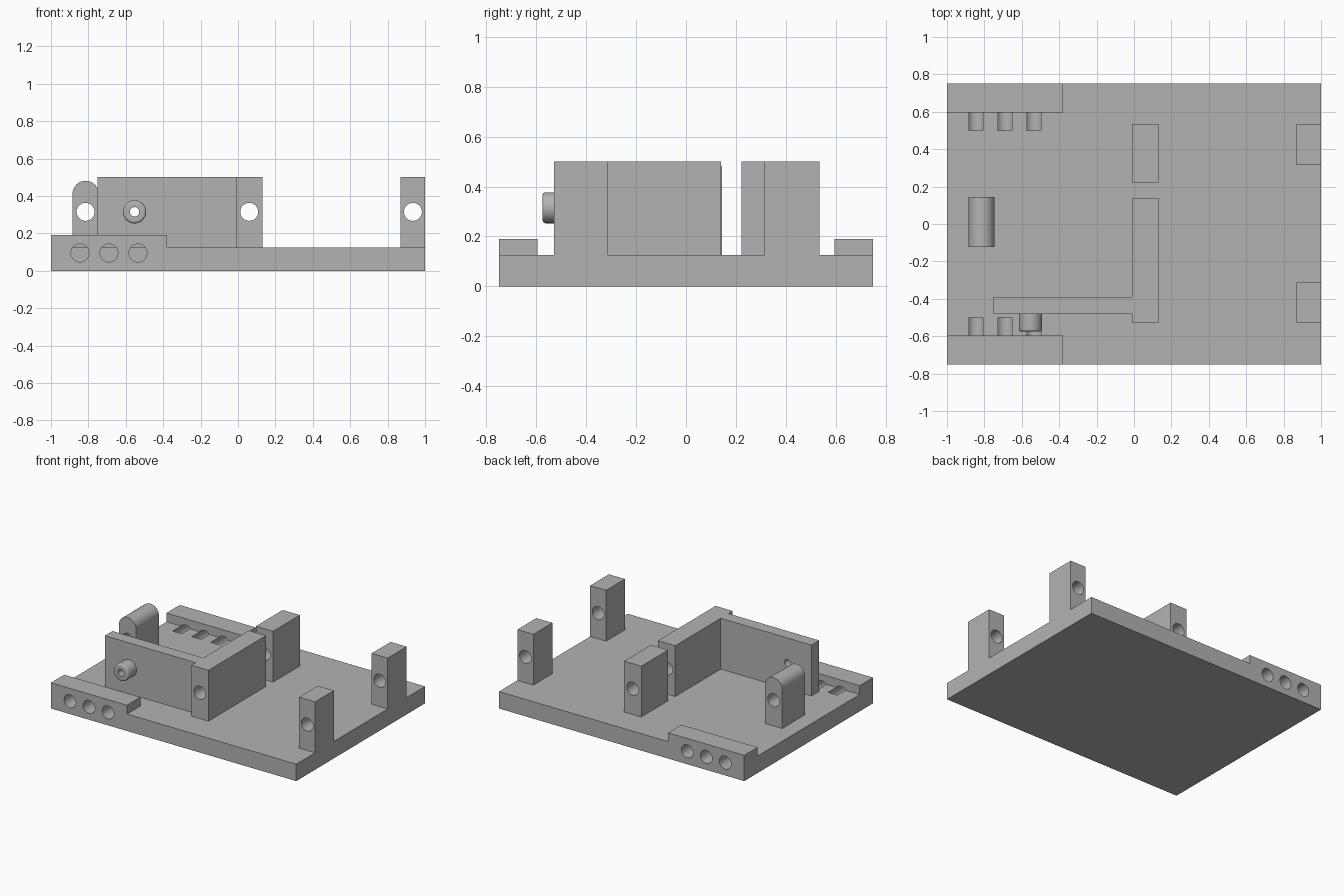
import bpy
import bmesh
from math import cos, sin, pi, radians
from mathutils import Matrix, Vector

cube = bpy.data.objects.get("Cube")
if cube:
    bpy.data.objects.remove(cube, do_unlink=True)

GREY = (0.45, 0.45, 0.45, 1)
grey = bpy.data.materials.new("plain grey")
grey.use_nodes = True
grey.diffuse_color = GREY
grey.node_tree.nodes["Principled BSDF"].inputs["Base Color"].default_value = GREY

DECK = 0.125      # top of the base plate
TOP = 0.5         # top of the posts
HOLE_Z = 0.315    # height of the pin holes
HOLE_R = 0.048


def make_object(name, bm):
    bmesh.ops.recalc_face_normals(bm, faces=bm.faces)
    mesh = bpy.data.meshes.new(name)
    bm.to_mesh(mesh)
    bm.free()
    mesh.materials.append(grey)
    obj = bpy.data.objects.new(name, mesh)
    bpy.context.collection.objects.link(obj)
    return obj


def box(name, x, y, z):
    bm = bmesh.new()
    bmesh.ops.create_cube(bm, size=1)
    for v in bm.verts:
        v.co = [lim[0] if c < 0 else lim[1] for c, lim in zip(v.co, (x, y, z))]
    return make_object(name, bm)


def extrude_y(name, profile, y0, y1):
    bm = bmesh.new()
    face = bm.faces.new([bm.verts.new((x, y0, z)) for x, z in profile])
    result = bmesh.ops.extrude_face_region(bm, geom=[face])
    moved = [g for g in result["geom"] if isinstance(g, bmesh.types.BMVert)]
    bmesh.ops.translate(bm, verts=moved, vec=(0, y1 - y0, 0))
    return make_object(name, bm)


def activate(obj):
    bpy.ops.object.select_all(action="DESELECT")
    obj.select_set(True)
    bpy.context.view_layer.objects.active = obj


def drill(obj, x, z, y0, y1, r=HOLE_R):
    """Cut a round hole along y."""
    circle = [(x + r * cos(2 * pi * i / 40), z + r * sin(2 * pi * i / 40)) for i in range(40)]
    cutter = extrude_y("hole_cutter", circle, y0, y1)
    cutter.hide_render = True
    mod = obj.modifiers.new("hole", "BOOLEAN")
    mod.operation = "DIFFERENCE"
    mod.solver = "EXACT"
    mod.object = cutter
    activate(obj)
    bpy.ops.object.modifier_apply(modifier=mod.name)
    bpy.data.objects.remove(cutter, do_unlink=True)


def finish(obj):
    """Open the hidden underside of parts on the deck and smooth the round faces."""
    bm = bmesh.new()
    bm.from_mesh(obj.data)
    hidden = [f for f in bm.faces
              if f.normal.z < -0.99 and abs(f.calc_center_median().z - DECK) < 0.001]
    bmesh.ops.delete(bm, geom=hidden, context="FACES")
    bm.to_mesh(obj.data)
    bm.free()
    activate(obj)
    bpy.ops.object.shade_smooth_by_angle(angle=radians(30))


# Base plate and the two raised side rails, with blind holes
base = box("base_plate", (-1, 1), (-0.75, 0.75), (0, DECK))
rails = [box("front_rail", (-1, -0.38), (-0.75, -0.595), (DECK, 0.19)),
         box("back_rail", (-1, -0.38), (0.595, 0.75), (DECK, 0.19))]
for side, rail in zip((-1, 1), rails):
    for x in (-0.845, -0.69, -0.535):
        for part in (base, rail):
            drill(part, x, 0.095, side * 0.5, side * 0.85)
parts = [base] + rails

# Square posts with pin holes
for name, x, y in (
    ("long_middle_block", (-0.01, 0.13), (-0.53, 0.14)),
    ("back_middle_post", (-0.01, 0.13), (0.222, 0.535)),
    ("front_left_post", (0.87, 1), (-0.53, -0.312)),
    ("back_left_post", (0.87, 1), (0.315, 0.535)),
):
    post = box(name, x, y, (DECK, TOP))
    drill(post, sum(x) / 2, HOLE_Z, -1, 1)
    parts.append(post)

# Round-topped post
arch = [(-0.885, DECK), (-0.745, DECK)]
arch += [(-0.815 + 0.07 * cos(pi * i / 24), 0.411 + 0.07 * sin(pi * i / 24)) for i in range(25)]
rounded = extrude_y("rounded_post", arch, -0.122, 0.144)
drill(rounded, -0.815, HOLE_Z, -1, 1)
parts.append(rounded)

# Thin side wall with a bored boss
BOSS_X, BORE = -0.553, 0.025
wall = box("side_wall", (-0.75, -0.01), (-0.48, -0.39), (DECK, TOP))
drill(wall, BOSS_X, HOLE_Z, -1, 1, BORE)
parts.append(wall)

profile = [(0.062, -0.48)]
profile += [(0.05 + 0.012 * cos(a), -0.563 - 0.012 * sin(a))
            for a in (pi / 2 * i / 5 for i in range(6))]
profile += [(BORE, -0.575), (BORE, -0.48)]
bm = bmesh.new()
verts = [bm.verts.new((BOSS_X + r, y, HOLE_Z)) for r, y in profile]
edges = [bm.edges.new(pair) for pair in zip(verts, verts[1:])]
bmesh.ops.spin(bm, geom=verts + edges, cent=(BOSS_X, 0, HOLE_Z), axis=(0, 1, 0),
               angle=2 * pi, steps=40)
bmesh.ops.remove_doubles(bm, verts=bm.verts, dist=0.0005)
boss = make_object("wall_boss", bm)
parts.append(boss)

for part in parts:
    finish(part)
